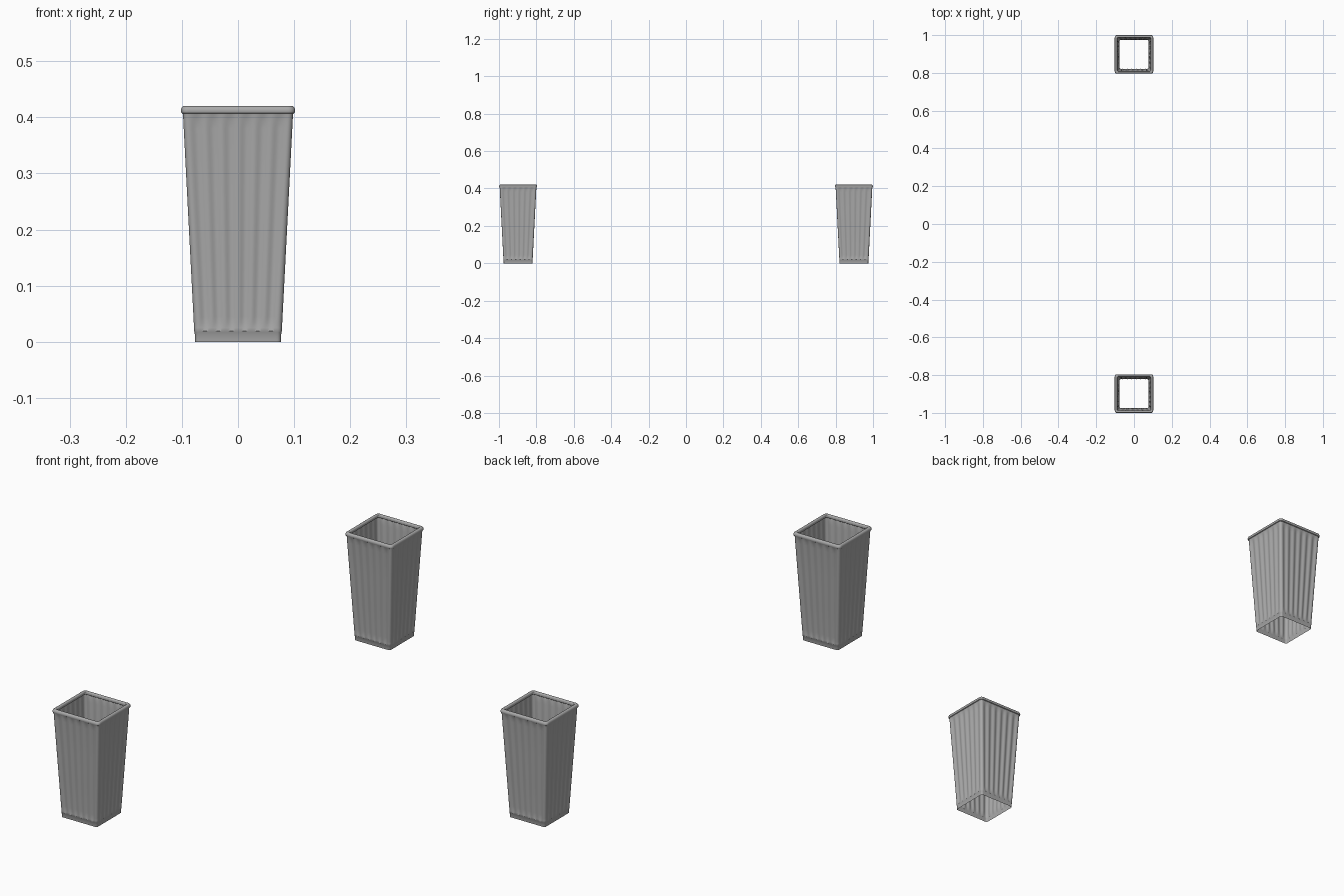
import bpy, bmesh, math

if "Cube" in bpy.data.objects:
    bpy.data.objects.remove(bpy.data.objects["Cube"])

grey = bpy.data.materials.new("warm grey plastic")
grey.diffuse_color = (0.40, 0.40, 0.40, 1)
grey.use_nodes = True
grey.node_tree.nodes["Principled BSDF"].inputs["Base Color"].default_value = grey.diffuse_color

FLAT = 48      # steps along each flat side
ARC = 5        # steps around each corner
RIBS = 6       # flutes on each side


def ring(h, r, depth):
    """Rounded square of half-width h, corner radius r, with fluted sides."""
    pts = []
    s = h - r
    for side in range(4):
        a = side * math.pi / 2
        local = []
        for i in range(FLAT):
            t = i / FLAT
            groove = depth * 0.5 * (1 - math.cos(2 * math.pi * RIBS * t))
            local.append((-s + 2 * s * t, -h + groove))
        for i in range(ARC):
            b = -math.pi / 2 + math.pi / 2 * i / ARC
            local.append((s + r * math.cos(b), -s + r * math.sin(b)))
        pts += [(x * math.cos(a) - y * math.sin(a),
                 x * math.sin(a) + y * math.cos(a)) for x, y in local]
    return pts


def wall(z):
    return 0.078 + (0.098 - 0.078) * (z - 0.018) / (0.405 - 0.018)


# Profile rows: height, half-width, corner radius, flute depth
rows = [(0.0, 0.0765, 0.007, 0), (0.017, 0.0772, 0.007, 0), (0.019, 0.0785, 0.008, 0)]
for z, d in ((0.025, 0.001), (0.034, 0.0028), (0.045, 0.0035), (0.15, 0.0035),
             (0.27, 0.0035), (0.38, 0.0035), (0.393, 0.0025), (0.402, 0.0008)):
    rows.append((z, wall(z), 0.009, d))
# Rolled rim
rows += [(0.4065, 0.0985, 0.010, 0), (0.408, 0.1010, 0.011, 0), (0.411, 0.1020, 0.012, 0),
         (0.415, 0.1015, 0.012, 0), (0.4185, 0.0998, 0.011, 0), (0.420, 0.0975, 0.010, 0),
         (0.420, 0.0915, 0.007, 0), (0.4185, 0.0895, 0.006, 0), (0.4145, 0.0885, 0.005, 0),
         (0.409, 0.0890, 0.005, 0), (0.406, 0.0935, 0.007, 0)]


def planter(name, y):
    bm = bmesh.new()
    loops = [[bm.verts.new((px, py, z)) for px, py in ring(h, r, d)]
             for z, h, r, d in rows]
    n = len(loops[0])
    for lo, hi in zip(loops, loops[1:]):
        for i in range(n):
            j = (i + 1) % n
            bm.faces.new((lo[i], lo[j], hi[j], hi[i]))
    me = bpy.data.meshes.new(name)
    bm.to_mesh(me)
    bm.free()
    me.materials.append(grey)
    ob = bpy.data.objects.new(name, me)
    ob.location = (0, y, 0)
    bpy.context.collection.objects.link(ob)
    bpy.ops.object.select_all(action='DESELECT')
    ob.select_set(True)
    bpy.context.view_layer.objects.active = ob
    bpy.ops.object.shade_smooth_by_angle(angle=math.radians(40))


# Two matching open-ended fluted bins
planter("front_bin", -0.898)
planter("back_bin", 0.898)
